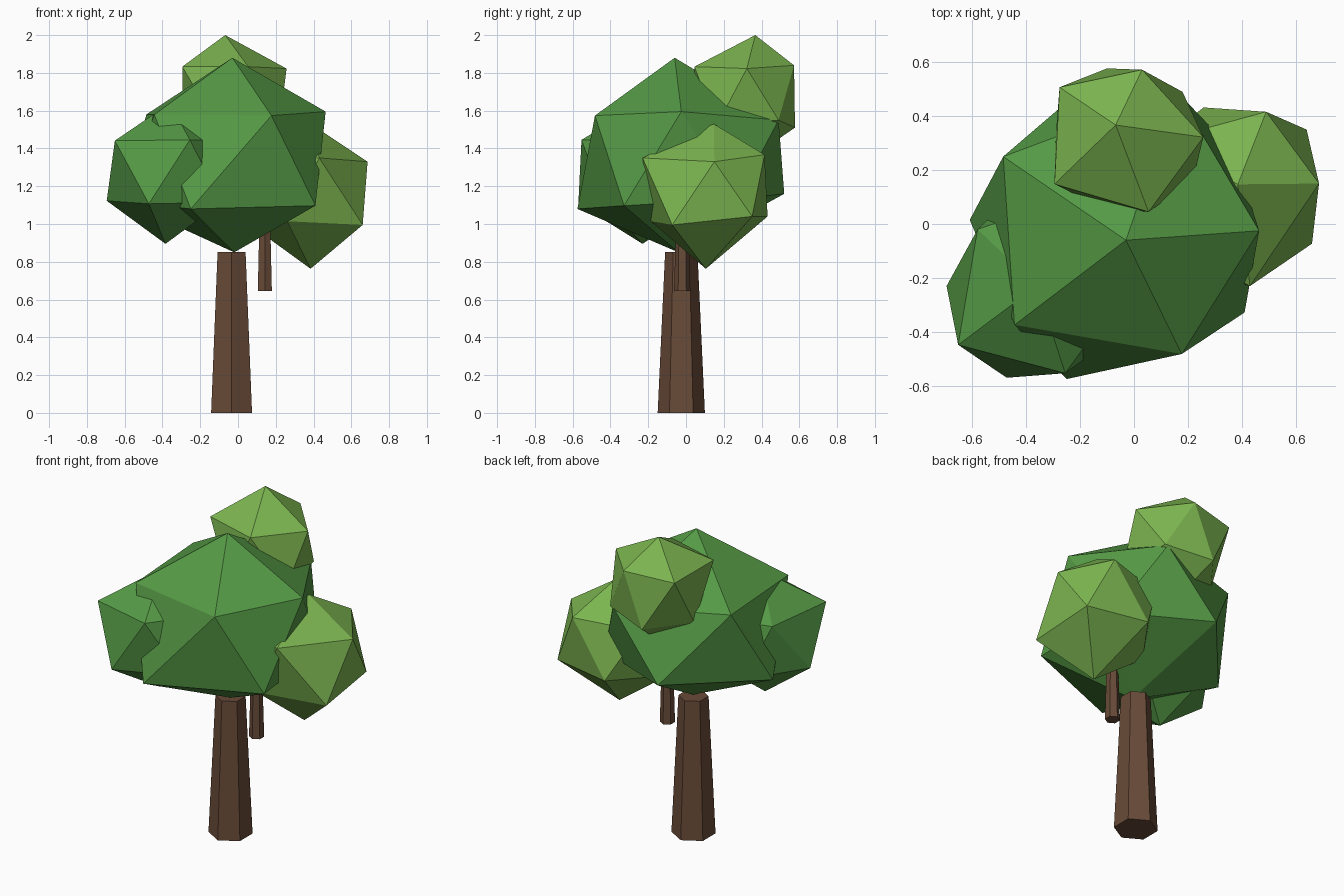
import bpy
import bmesh
import math
from mathutils import Vector


def material(name, rgb):
    mat = bpy.data.materials.new(name)
    mat.diffuse_color = (*rgb, 1)
    return mat


DARK = material("dark_leaf", (0.09, 0.32, 0.06))
LIGHT = material("light_leaf", (0.20, 0.46, 0.08))
BARK = material("bark", (0.14, 0.07, 0.04))


def post(name, x, y, z0, z1, r0, r1):
    """Tapered six-sided upright post."""
    bpy.ops.mesh.primitive_cone_add(vertices=6, radius1=r0, radius2=r1, depth=z1 - z0,
                                    location=(x, y, (z0 + z1) / 2))
    obj = bpy.context.object
    obj.name = name
    obj.data.materials.append(BARK)


def leaf_clump(name, mat, centre, size, top, bottom, corners):
    """Squashed icosahedron whose corners are pulled to irregular spots.
    Corners are keyed by compass angle: multiples of 72 are the upper ring,
    the angles between them are the lower ring."""
    bm = bmesh.new()
    bmesh.ops.create_icosphere(bm, subdivisions=1, radius=1)
    for v in bm.verts:
        if abs(v.co.z) > 0.9:
            v.co = top if v.co.z > 0 else bottom
            continue
        angle = round(math.degrees(math.atan2(v.co.y, v.co.x)))
        angle = 180 if angle == -180 else angle
        shaped = Vector(centre) + v.co * Vector((1, 1, 1)).length / math.sqrt(3)
        shaped = Vector([c + k * s for c, k, s in zip(centre, v.co, size)])
        v.co = corners.get(angle, shaped)
    mesh = bpy.data.meshes.new(name)
    bm.to_mesh(mesh)
    bm.free()
    mesh.materials.append(mat)
    bpy.context.collection.objects.link(bpy.data.objects.new(name, mesh))


# Trunk and side branch
post("trunk", -0.034, -0.025, 0, 0.853, 0.125, 0.0855)
post("branch", 0.142, -0.02, 0.645, 1.05, 0.043, 0.032)

# Large central crown
leaf_clump("main_crown", DARK, (-0.035, -0.03, 1.36), (0.56, 0.57, 0.51),
           (-0.03, -0.06, 1.88), (-0.02, -0.04, 0.85), {
    0: (0.464, -0.025, 1.595), -72: (0.177, -0.482, 1.574),
    -144: (-0.443, -0.374, 1.58), 144: (-0.485, 0.25, 1.58),
    72: (0.16, 0.49, 1.55), 180: (-0.609, 0.015, 1.12),
    -108: (-0.25, -0.575, 1.08), -36: (0.41, -0.328, 1.097),
    108: (-0.17, 0.52, 1.16)})

# Left clump
leaf_clump("left_crown", DARK, (-0.36, -0.23, 1.28), (0.38, 0.38, 0.37),
           (-0.36, -0.23, 1.64), (-0.384, -0.23, 0.895), {
    180: (-0.695, -0.23, 1.123), -108: (-0.472, -0.57, 1.107),
    -144: (-0.652, -0.448, 1.441), 144: (-0.58, -0.02, 1.43)})

# Right clump
leaf_clump("right_crown", LIGHT, (0.36, 0.12, 1.18), (0.36, 0.36, 0.37),
           (0.385, 0.147, 1.53), (0.384, 0.105, 0.763), {
    0: (0.686, 0.15, 1.33), 72: (0.49, 0.416, 1.367),
    -72: (0.43, -0.23, 1.35), -36: (0.66, -0.073, 0.995),
    36: (0.64, 0.35, 1.04), 108: (0.258, 0.432, 1.04)})

# Top rear clump
leaf_clump("top_crown", LIGHT, (-0.02, 0.33, 1.67), (0.33, 0.32, 0.335),
           (-0.068, 0.367, 2.0), (-0.03, 0.33, 1.34), {
    0: (0.257, 0.322, 1.823), 72: (0.03, 0.572, 1.84),
    144: (-0.276, 0.507, 1.82), -144: (-0.295, 0.148, 1.833),
    -72: (0.054, 0.045, 1.833), 108: (-0.1, 0.577, 1.51),
    180: (-0.29, 0.33, 1.51), 36: (0.18, 0.49, 1.55)})
